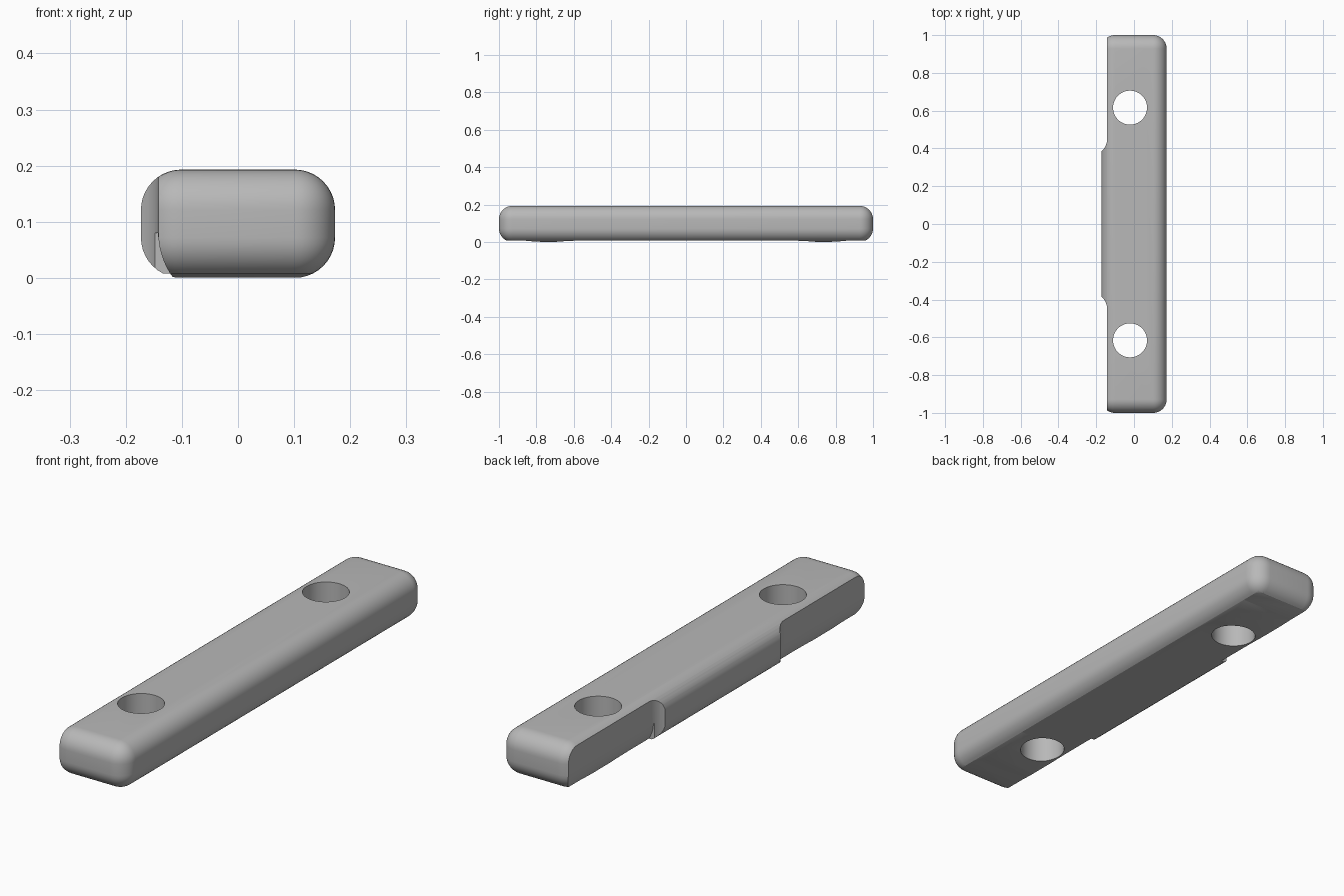
import bpy, bmesh
from math import cos, sin, pi, radians
from mathutils import Vector

if "Cube" in bpy.data.objects:
    bpy.data.objects.remove(bpy.data.objects["Cube"])

HALF_W, HEIGHT, ROUND = 0.173, 0.193, 0.072
HOLE_X, HOLE_Y, HOLE_R = -0.021, 0.616, 0.09

grey = bpy.data.materials.new("plain grey")
grey.use_nodes = True
colour = (0.48, 0.48, 0.48, 1)
grey.diffuse_color = colour
grey.node_tree.nodes["Principled BSDF"].inputs["Base Color"].default_value = colour


def new_object(name, bm):
    bmesh.ops.recalc_face_normals(bm, faces=bm.faces)
    mesh = bpy.data.meshes.new(name)
    bm.to_mesh(mesh)
    bm.free()
    mesh.materials.append(grey)
    obj = bpy.data.objects.new(name, mesh)
    bpy.context.collection.objects.link(obj)
    return obj


def prism(name, points, direction):
    """Extrude a closed outline of 3D points along a direction."""
    bm = bmesh.new()
    face = bm.faces.new([bm.verts.new(p) for p in points])
    out = bmesh.ops.extrude_face_region(bm, geom=[face])
    verts = [g for g in out["geom"] if isinstance(g, bmesh.types.BMVert)]
    bmesh.ops.translate(bm, verts=verts, vec=Vector(direction))
    return new_object(name, bm)


def apply_modifier(obj, mod):
    bpy.context.view_layer.objects.active = obj
    bpy.ops.object.modifier_apply(modifier=mod.name)


def cut(obj, cutter):
    cutter.hide_render = True
    mod = obj.modifiers.new("cut", 'BOOLEAN')
    mod.operation, mod.solver, mod.object = 'DIFFERENCE', 'EXACT', cutter
    apply_modifier(obj, mod)
    bpy.data.objects.remove(cutter)


# Rounded bar
bm = bmesh.new()
bmesh.ops.create_cube(bm, size=1)
for v in bm.verts:
    v.co = (v.co.x * 2 * HALF_W, v.co.y * 2, (v.co.z + 0.5) * HEIGHT)
bar = new_object("bar", bm)
bevel = bar.modifiers.new("rounding", 'BEVEL')
bevel.width, bevel.segments = ROUND, 10
apply_modifier(bar, bevel)

# Underside: low pads around the holes, slightly raised elsewhere
half = [(1.1, 0.008), (0.87, 0.008), (0.83, 0.004), (0.78, 0.001),
        (0.69, 0.001), (0.64, 0.005), (0.56, 0.008)]
wave = half + [(-y, z) for y, z in reversed(half)]
outline = [(-0.3, y, z) for y, z in wave] + [(-0.3, -1.1, -0.1), (-0.3, 1.1, -0.1)]
cut(bar, prism("underside_cutter", outline, (0.6, 0, 0)))

# Side recesses at both ends, with a rounded inner end and an undercut foot
WALL, TURN, R, FOOT_R = -0.142, 0.45, 0.083, 0.134
for side in (-1, 1):
    plan = [(WALL, 1.1), (WALL, TURN)]
    plan += [(WALL - R + R * cos(a), TURN - R * sin(a))
             for a in [pi / 2 * i / 12 for i in range(1, 13)]]
    plan += [(-0.3, TURN - R), (-0.3, 1.1)]
    cut(bar, prism("recess_cutter", [(x, side * y, -0.1) for x, y in plan], (0, 0, 0.4)))
    foot = [(WALL - 0.001, 0.08)]
    foot += [(WALL + FOOT_R * (1 - cos(a)), 0.08 - FOOT_R * sin(a))
             for a in [0.75 * i / 8 for i in range(1, 9)]]
    foot += [(-0.3, foot[-1][1]), (-0.3, 0.08)]
    cut(bar, prism("foot_cutter", [(x, side * (TURN - 0.03), z) for x, z in foot],
                   (0, side * 0.7, 0)))

# Two through holes
for side in (-1, 1):
    ring = [(HOLE_X + HOLE_R * cos(2 * pi * i / 48),
             side * HOLE_Y + HOLE_R * sin(2 * pi * i / 48), -0.1) for i in range(48)]
    cut(bar, prism("hole_cutter", ring, (0, 0, 0.4)))

# Smooth shading with crisp cut edges
while len(bar.data.materials) > 1:
    bar.data.materials.pop()
for poly in bar.data.polygons:
    poly.material_index = 0
bpy.ops.object.select_all(action='DESELECT')
bar.select_set(True)
bpy.context.view_layer.objects.active = bar
bpy.ops.object.shade_smooth_by_angle(angle=radians(30))
